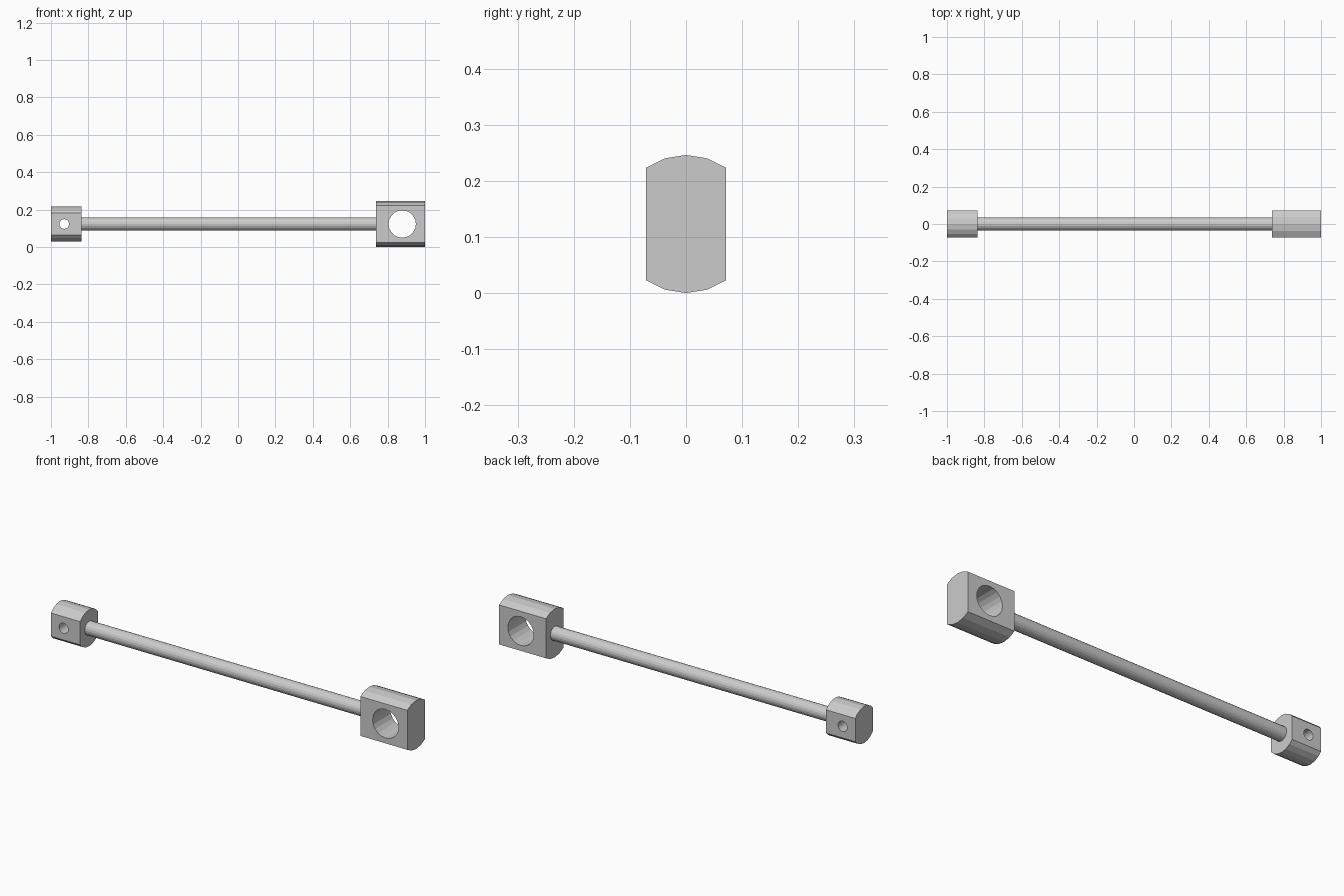
import bpy, bmesh
from math import radians
from mathutils import Matrix, Vector

AXIS_Z = 0.123      # height of the shared centre line
FLAT_Y = 0.071      # half distance between the milled flats
SIDES = 20

cube = bpy.data.objects.get("Cube")
if cube:
    bpy.data.objects.remove(cube, do_unlink=True)

steel = bpy.data.materials.new("grey_steel")
steel.use_nodes = True
grey = (0.6, 0.6, 0.6, 1)
steel.diffuse_color = grey
steel.node_tree.nodes["Principled BSDF"].inputs["Base Color"].default_value = grey


def cylinder(name, radius, length, centre, axis, flats=False):
    """Faceted cylinder along X or Y, optionally trimmed by two side flats."""
    bm = bmesh.new()
    bmesh.ops.create_cone(bm, cap_ends=True, segments=SIDES, radius1=radius,
                          radius2=radius, depth=length)
    turn = Matrix.Rotation(radians(90), 4, "Y" if axis == "X" else "X")
    bmesh.ops.transform(bm, matrix=Matrix.Translation(centre) @ turn, verts=bm.verts)
    if flats:
        for side in (-1, 1):
            cut = bmesh.ops.bisect_plane(
                bm, geom=bm.verts[:] + bm.edges[:] + bm.faces[:],
                plane_co=(0, side * FLAT_Y, 0), plane_no=(0, side, 0), clear_outer=True)
            rim = [e for e in cut["geom_cut"] if isinstance(e, bmesh.types.BMEdge)]
            bmesh.ops.edgeloop_fill(bm, edges=rim)
    bmesh.ops.recalc_face_normals(bm, faces=bm.faces)
    mesh = bpy.data.meshes.new(name)
    bm.to_mesh(mesh)
    bm.free()
    mesh.materials.append(steel)
    obj = bpy.data.objects.new(name, mesh)
    bpy.context.collection.objects.link(obj)
    return obj


def end_block(name, x0, x1, radius, hole_x, hole_radius):
    """Flat-sided end block with a cross hole drilled front to back."""
    block = cylinder(name, radius, x1 - x0, Vector(((x0 + x1) / 2, 0, AXIS_Z)), "X", True)
    drill = cylinder("drill", hole_radius, 0.4, Vector((hole_x, 0, AXIS_Z)), "Y")
    drill.hide_render = True
    mod = block.modifiers.new("cross_hole", "BOOLEAN")
    mod.operation = "DIFFERENCE"
    mod.solver = "EXACT"
    mod.object = drill
    bpy.context.view_layer.objects.active = block
    bpy.ops.object.modifier_apply(modifier=mod.name)
    bpy.data.objects.remove(drill, do_unlink=True)


# End blocks
end_block("small_end_block", -1.0, -0.836, 0.093, -0.929, 0.026)
end_block("large_end_block", 0.737, 1.0, 0.123, 0.878, 0.073)

# Connecting rod, seated slightly into both blocks
cylinder("connecting_rod", 0.035, 1.59, Vector((-0.05, 0, AXIS_Z)), "X")
